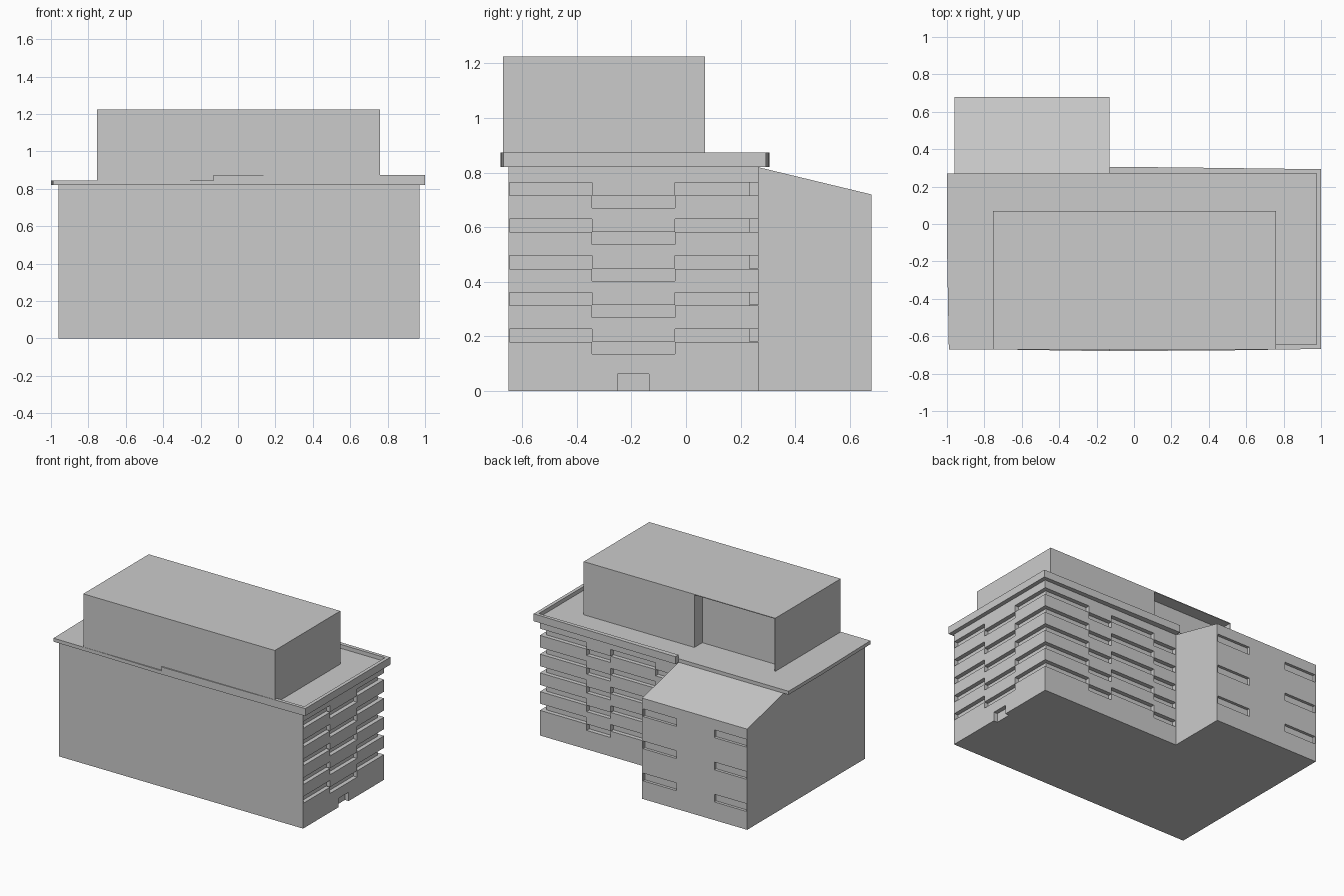
import bpy

if "Cube" in bpy.data.objects:
    bpy.data.objects.remove(bpy.data.objects["Cube"])

BOX_FACES = [(0, 3, 2, 1), (4, 5, 6, 7), (0, 1, 5, 4), (1, 2, 6, 5), (2, 3, 7, 6), (3, 0, 4, 7)]


def add_mesh(name, verts, faces):
    me = bpy.data.meshes.new(name)
    me.from_pydata(verts, [], faces)
    ob = bpy.data.objects.new(name, me)
    bpy.context.collection.objects.link(ob)
    return ob


def boxes(name, specs):
    """One mesh from several boxes, each (x0, x1, y0, y1, z0, z1)."""
    verts, faces = [], []
    for x0, x1, y0, y1, z0, z1 in specs:
        n = len(verts)
        for z in (z0, z1):
            verts += [(x0, y0, z), (x1, y0, z), (x1, y1, z), (x0, y1, z)]
        faces += [tuple(n + i for i in f) for f in BOX_FACES]
    return add_mesh(name, verts, faces)


def prism(name, outline, z0, z1):
    """Counter-clockwise floor plan extruded upward."""
    n = len(outline)
    verts = [(x, y, z) for z in (z0, z1) for x, y in outline]
    faces = [tuple(reversed(range(n))), tuple(range(n, 2 * n))]
    faces += [(i, (i + 1) % n, n + (i + 1) % n, n + i) for i in range(n)]
    return add_mesh(name, verts, faces)


def carve(target, specs):
    cutter = boxes(target.name + "_cutter", specs)
    cutter.hide_render = True
    mod = target.modifiers.new("carve", "BOOLEAN")
    mod.operation = "DIFFERENCE"
    mod.solver = "EXACT"
    mod.use_self = True
    mod.object = cutter
    bpy.context.view_layer.objects.active = target
    bpy.ops.object.modifier_apply(modifier=mod.name)
    bpy.data.objects.remove(cutter)


L, R, F, B, SPLIT = -0.96, 0.97, -0.65, 0.265, -0.13
DEPTH, OUT = 0.03, 0.05

# Main block with stepped window bands on the right and back walls
main = boxes("main_block", [(L, R, F, B, 0, 0.82)])
cuts = [(R - DEPTH, R + OUT, -0.25, -0.135, -0.05, 0.063)]  # side door
for i in range(5):
    z = 0.18 + 0.134 * i
    high, low = (z, z + 0.048), (z - 0.045, z + 0.001)
    for y0, y1, band in ((F + 0.004, -0.345, high), (-0.345, -0.04, low), (-0.04, B + OUT, high)):
        cuts.append((R - DEPTH, R + OUT, y0, y1, *band))
    for x0, x1, band in ((0.60, R + OUT, high), (0.41, 0.60, low),
                         (0.055, 0.41, high), (SPLIT + 0.002, 0.055, low)):
        cuts.append((x0, x1, B - DEPTH, B + OUT, *band))
carve(main, cuts)

# Rear wing with sloping roof
profile = [(B, 0), (0.68, 0), (0.68, 0.72), (B, 0.82)]
wing = add_mesh("rear_wing", [(x, y, z) for x in (L, SPLIT) for y, z in profile],
                [(3, 2, 1, 0), (4, 5, 6, 7), (0, 1, 5, 4), (1, 2, 6, 5), (2, 3, 7, 6), (3, 0, 4, 7)])
carve(wing, [(x0, x1, 0.66, 0.75, z, z + 0.055)
             for z in (0.13, 0.36, 0.59)
             for x0, x1 in ((-0.953, -0.70), (-0.40, -0.137))])

# Roof slabs: plain on the left, with parapet on the right
prism("left_roof_slab", [(-1, -0.1), (-0.99, -0.67), (-0.645, -0.672), (SPLIT, -0.68),
                         (SPLIT, 0.27), (-1, 0.27)], 0.82, 0.845)
right_roof = prism("right_roof_slab", [(SPLIT, -0.68), (0.54, -0.675), (1, -0.668), (1, 0.293),
                                       (0.27, 0.302), (SPLIT, 0.306)], 0.82, 0.873)
carve(right_roof, [(SPLIT - 0.1, 0.975, -0.645, 0.27, 0.845, 0.95)])

# Rooftop plant room with a recess in the rear wall
plant = boxes("rooftop_room", [(-0.755, 0.76, -0.67, 0.07, 0.845, 1.225)])
carve(plant, [(-0.748, -0.115, -0.02, 0.12, 0.80, 1.22)])
